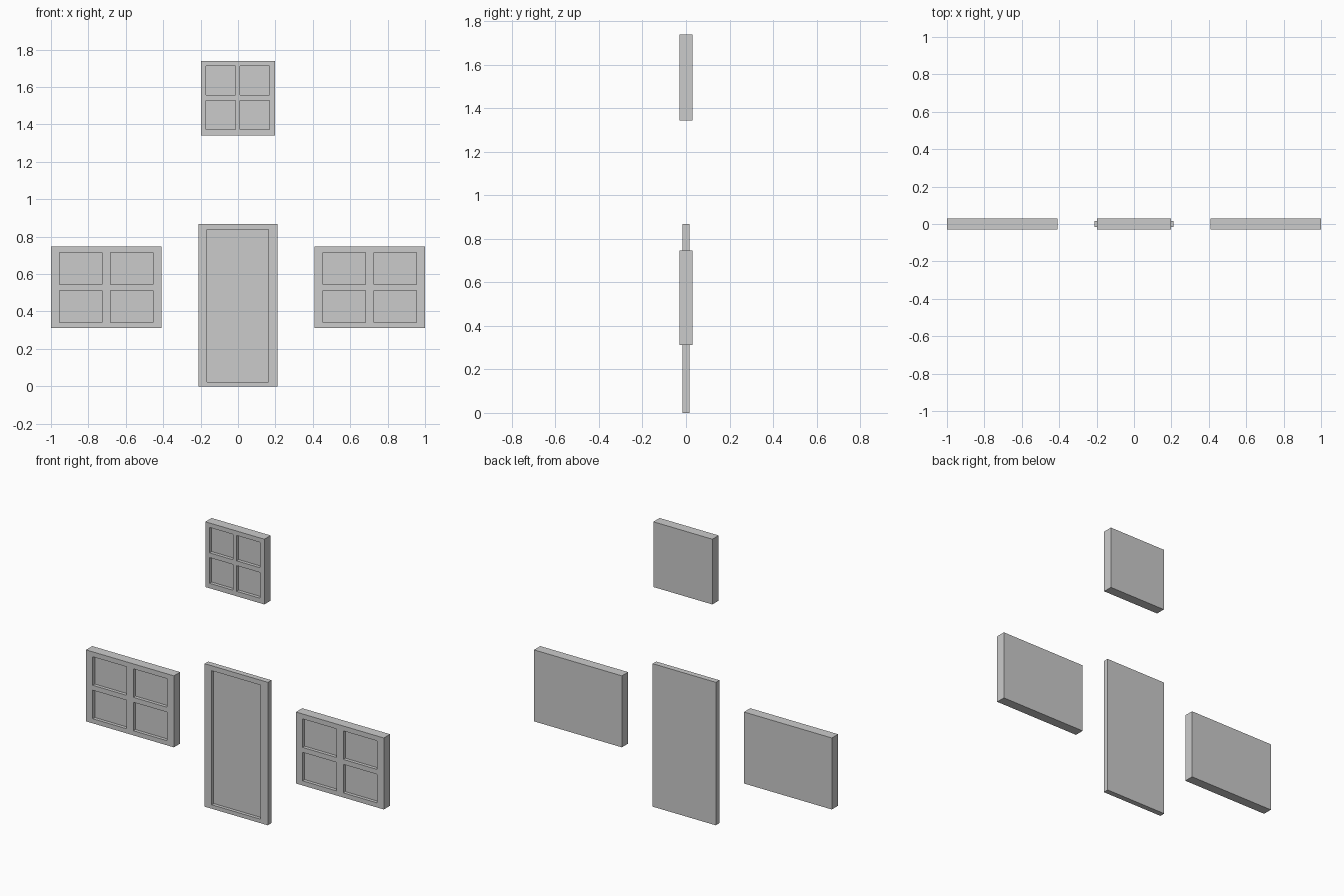
import bpy, bmesh

if "Cube" in bpy.data.objects:
    bpy.data.objects.remove(bpy.data.objects["Cube"])

RECESS = 0.02


def panel(name, xs, zs, half_depth, offset_x=0.0):
    """Slab with a flat back; odd cells of the front grid are recessed panes."""
    bm = bmesh.new()
    grid = [[bm.verts.new((x, -half_depth, z)) for z in zs] for x in xs]
    panes = []
    for i in range(len(xs) - 1):
        for j in range(len(zs) - 1):
            f = bm.faces.new((grid[i][j], grid[i + 1][j],
                              grid[i + 1][j + 1], grid[i][j + 1]))
            if i % 2 and j % 2:
                panes.append(f)
    # Outer sides and flat back
    rim = [e for e in bm.edges if e.is_boundary]
    side = bmesh.ops.extrude_edge_only(bm, edges=rim)["geom"]
    back_verts = [g for g in side if isinstance(g, bmesh.types.BMVert)]
    bmesh.ops.translate(bm, verts=back_verts, vec=(0, 2 * half_depth, 0))
    bmesh.ops.edgeloop_fill(bm, edges=[e for e in bm.edges if e.is_boundary])
    # Recessed panes
    inner = bmesh.ops.extrude_discrete_faces(bm, faces=panes)["faces"]
    bmesh.ops.translate(bm, verts=list({v for f in inner for v in f.verts}),
                        vec=(0, RECESS, 0))
    bmesh.ops.recalc_face_normals(bm, faces=bm.faces[:])
    mesh = bpy.data.meshes.new(name)
    bm.to_mesh(mesh)
    bm.free()
    obj = bpy.data.objects.new(name, mesh)
    obj.location.x = offset_x
    bpy.context.collection.objects.link(obj)
    return obj


# Door with a single tall recess
panel("door", (-0.212, -0.165, 0.163, 0.212), (0, 0.024, 0.838, 0.868), 0.017)

# Matching wide windows either side of the door
wide_x = (-0.295, -0.250, -0.023, 0.023, 0.250, 0.295)
wide_z = (0.312, 0.340, 0.513, 0.543, 0.716, 0.746)
for name, x in (("left_window", -0.705), ("right_window", 0.705)):
    panel(name, wide_x, wide_z, 0.03, x)

# Small square upper window
panel("upper_window", (-0.198, -0.170, -0.014, 0.012, 0.168, 0.198),
      (1.342, 1.372, 1.528, 1.557, 1.711, 1.738), 0.03)
